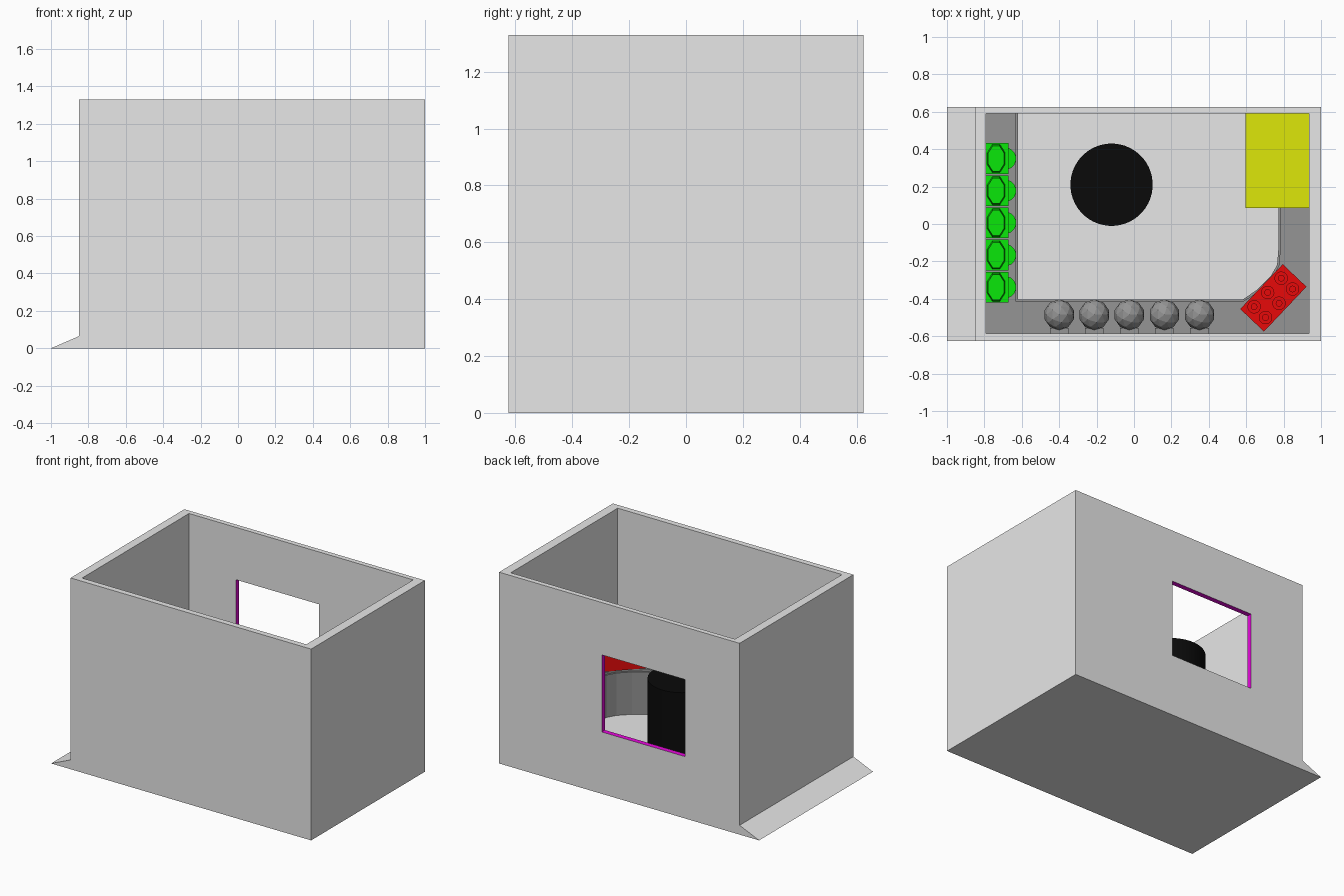
import bpy, bmesh, math
from mathutils import Matrix, Vector

if "Cube" in bpy.data.objects:
    bpy.data.objects.remove(bpy.data.objects["Cube"])


def material(name, r, g, b):
    m = bpy.data.materials.new(name)
    m.diffuse_color = (r, g, b, 1)
    m.use_nodes = True
    m.node_tree.nodes["Principled BSDF"].inputs["Base Color"].default_value = m.diffuse_color
    return m


LIGHT = material("light grey", 0.8, 0.8, 0.8)
DARK = material("mid grey", 0.3, 0.3, 0.3)
BLACK = material("black", 0.003, 0.003, 0.003)
GREEN = material("green", 0.003, 0.8, 0.003)
RED = material("red", 0.8, 0.003, 0.003)
YELLOW = material("yellow", 0.75, 0.83, 0.003)
MAGENTA = material("magenta", 0.9, 0.003, 0.8)


def finish(name, bm, mat):
    bmesh.ops.recalc_face_normals(bm, faces=bm.faces)
    me = bpy.data.meshes.new(name)
    bm.to_mesh(me)
    bm.free()
    ob = bpy.data.objects.new(name, me)
    bpy.context.collection.objects.link(ob)
    me.materials.append(mat)
    return ob


def add_box(bm, x0, x1, y0, y1, z0, z1):
    loc = Matrix.Translation(((x0 + x1) / 2, (y0 + y1) / 2, (z0 + z1) / 2))
    size = Matrix.Diagonal((x1 - x0, y1 - y0, z1 - z0, 1))
    bmesh.ops.create_cube(bm, size=1, matrix=loc @ size)


def add_cyl(bm, x, y, z0, z1, rx, ry, n, top=1.0):
    m = Matrix.Translation((x, y, (z0 + z1) / 2)) @ Matrix.Diagonal((rx, ry, 1, 1))
    bmesh.ops.create_cone(bm, cap_ends=True, segments=n, radius1=1, radius2=top,
                          depth=z1 - z0, matrix=m @ Matrix.Rotation(math.pi / n, 4, 'Z'))


def box(name, mat, *dims):
    bm = bmesh.new()
    add_box(bm, *dims)
    return finish(name, bm, mat)


def prism(name, mat, pts, offset):
    bm = bmesh.new()
    f = bm.faces.new([bm.verts.new(p) for p in pts])
    ext = bmesh.ops.extrude_face_region(bm, geom=[f])
    bmesh.ops.translate(bm, vec=Vector(offset),
                        verts=[v for v in ext["geom"] if isinstance(v, bmesh.types.BMVert)])
    return finish(name, bm, mat)


# Room shell: solid block with the interior and the window cut out
FLOOR, TOP = 0.06, 1.33
room = box("room_walls", LIGHT, -0.85, 1.0, -0.625, 0.625, 0, TOP)
room.data.materials.append(MAGENTA)
cutters = [box("interior_cutter", LIGHT, -0.79, 0.935, -0.585, 0.59, FLOOR, 1.6),
           box("window_cutter", LIGHT, -0.43, 0.21, 0.5, 0.8, 0.43, 0.966)]
bpy.context.view_layer.objects.active = room
for c in cutters:
    mod = room.modifiers.new(c.name, 'BOOLEAN')
    mod.operation, mod.solver, mod.object = 'DIFFERENCE', 'EXACT', c
    bpy.ops.object.modifier_apply(modifier=mod.name)
    bpy.data.objects.remove(c)
# Window reveal is magenta
for p in room.data.polygons:
    c = p.center
    inside = 0.595 < c.y < 0.62 and -0.45 < c.x < 0.25 and 0.4 < c.z < 1.0
    p.material_index = 1 if inside and abs(p.normal.y) < 0.5 else 0

# Entry ramp along the left side
prism("ramp", LIGHT, [(-1, -0.625, 0), (-0.85, -0.625, 0), (-0.85, -0.625, 0.065)], (0, 1.25, 0))

# Counter around three walls, with a slightly set-back top
COUNTER = 0.37


def counter(name, s, z0, z1):
    inner = [(-0.62 - s, 0.59), (-0.62 - s, -0.405 - s), (0.58, -0.405 - s),
             (0.66 + s, -0.35 - s), (0.73 + s, -0.28 - s), (0.765 + s, -0.22),
             (0.773 + s, -0.12), (0.773 + s, 0.085)]
    outer = [(0.935, 0.085), (0.935, -0.585), (-0.79, -0.585), (-0.79, 0.59)]
    prism(name, DARK, [(x, y, z0) for x, y in inner + outer], (0, 0, z1 - z0))


counter("counter_body", 0, FLOOR, COUNTER - 0.015)
counter("counter_top", 0.01, COUNTER - 0.015, COUNTER)

# Round black drum on the floor
bm = bmesh.new()
add_cyl(bm, -0.12, 0.21, FLOOR, 0.735, 0.22, 0.22, 48)
drum = finish("drum", bm, BLACK)
bpy.context.view_layer.objects.active = drum
drum.select_set(True)
bpy.ops.object.shade_smooth_by_angle(angle=math.radians(35))

# Yellow cabinet in the back right corner
box("cabinet", YELLOW, 0.595, 0.935, 0.085, 0.59, FLOOR, 0.85)

# Row of five green dispensers on the left counter
for i in range(5):
    y = 0.35 - i * 0.172
    bm = bmesh.new()
    add_box(bm, -0.79, -0.67, y - 0.082, y + 0.082, COUNTER, 0.6)
    add_cyl(bm, -0.737, y, 0.6, 0.67, 0.052, 0.082, 8, 0.9)
    add_cyl(bm, -0.69, y, COUNTER, 0.53, 0.06, 0.06, 16)
    finish(f"dispenser_{i + 1}", bm, GREEN)

# Row of five faceted balls on the front counter, each with a small wall block
for i in range(5):
    x = -0.4 + i * 0.1875
    bm = bmesh.new()
    bmesh.ops.create_icosphere(bm, subdivisions=2, radius=0.082,
                               matrix=Matrix.Translation((x, -0.485, COUNTER + 0.08)))
    add_box(bm, x - 0.05, x + 0.05, -0.585, -0.555, COUNTER, COUNTER + 0.08)
    finish(f"ball_{i + 1}", bm, DARK)

# Red crate set diagonally in the corner, with six round lids
bm = bmesh.new()
add_box(bm, -0.165, 0.165, -0.0875, 0.0875, 0, 0.18)
for u in (-0.105, 0, 0.105):
    for v in (-0.042, 0.042):
        add_cyl(bm, u, v, 0.18, 0.2, 0.036, 0.036, 16)
        add_cyl(bm, u, v, 0.2, 0.225, 0.018, 0.018, 12)
crate = finish("crate", bm, RED)
crate.location = (0.745, -0.395, COUNTER)
crate.rotation_euler.z = math.radians(46.5)
